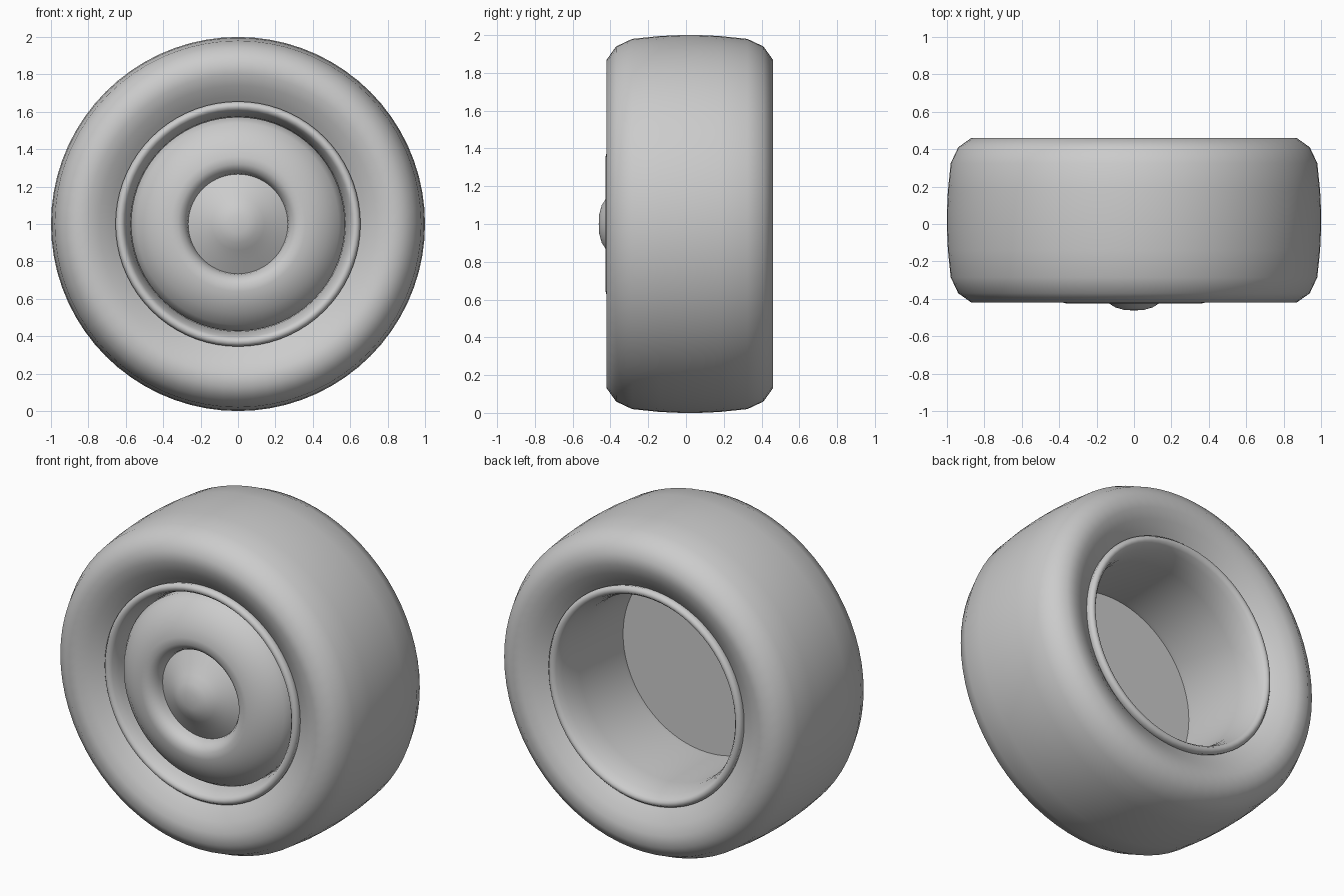
import bpy, bmesh, math
from mathutils import Vector

if "Cube" in bpy.data.objects:
    bpy.data.objects.remove(bpy.data.objects["Cube"], do_unlink=True)

SEGMENTS = 72
MID = 0.02      # centre plane of the tyre along y
AXLE = 1.0      # axle height

grey = bpy.data.materials.new("plain_grey")
grey.use_nodes = True
grey.diffuse_color = (0.6, 0.6, 0.6, 1)
grey.node_tree.nodes["Principled BSDF"].inputs["Base Color"].default_value = grey.diffuse_color


def lathe(name, profile, angle=60):
    """Revolve (radius, y) points around the axle."""
    bm = bmesh.new()
    rings = []
    for r, y in profile:
        if r == 0:
            rings.append([bm.verts.new((0, y, 0))] * SEGMENTS)
            continue
        turns = [2 * math.pi * k / SEGMENTS for k in range(SEGMENTS)]
        rings.append([bm.verts.new((r * math.cos(t), y, r * math.sin(t))) for t in turns])
    for a, b in zip(rings, rings[1:]):
        for k in range(SEGMENTS):
            n = (k + 1) % SEGMENTS
            corners = list(dict.fromkeys((a[k], b[k], b[n], a[n])))
            bm.faces.new(corners)
    mesh = bpy.data.meshes.new(name)
    bm.to_mesh(mesh)
    bm.free()
    mesh.materials.append(grey)
    obj = bpy.data.objects.new(name, mesh)
    obj.location.z = AXLE
    bpy.context.collection.objects.link(obj)
    bpy.ops.object.select_all(action="DESELECT")
    obj.select_set(True)
    bpy.context.view_layer.objects.active = obj
    bpy.ops.object.shade_smooth_by_angle(angle=math.radians(angle))
    return obj


def both_sides(half):
    """Mirror a front half profile about the centre plane."""
    front = [(r, MID - d) for r, d in half]
    back = [(r, MID + d) for r, d in reversed(half)]
    return front + back


# Tyre: bead, bulging sidewall, rounded shoulder, tread
lathe("tyre", both_sides([
    (0.64, 0.34), (0.68, 0.37), (0.74, 0.41), (0.80, 0.435), (0.87, 0.44),
    (0.94, 0.39), (0.98, 0.305), (0.995, 0.16), (1.0, 0.05)]))

# Rim: rolled lips joined by the barrel, facing the axle
lathe("rim", both_sides([
    (0.65, 0.345), (0.655, 0.37), (0.64, 0.388), (0.62, 0.388),
    (0.605, 0.37), (0.59, 0.33), (0.575, 0.27), (0.57, 0.2)])[::-1])

# Wheel disc: raised ring in front, flat plate behind
lathe("wheel_disc", [
    (0.265, -0.34), (0.272, -0.375), (0.29, -0.405), (0.32, -0.425),
    (0.36, -0.425), (0.42, -0.41), (0.48, -0.38), (0.54, -0.33),
    (0.572, -0.28), (0.572, -0.21), (0, -0.21)], 50)

# Hub cap: shallow cone with a rounded button
lathe("hub_cap", [
    (0, -0.462), (0.05, -0.46), (0.10, -0.446), (0.14, -0.42),
    (0.2, -0.385), (0.268, -0.345)])
